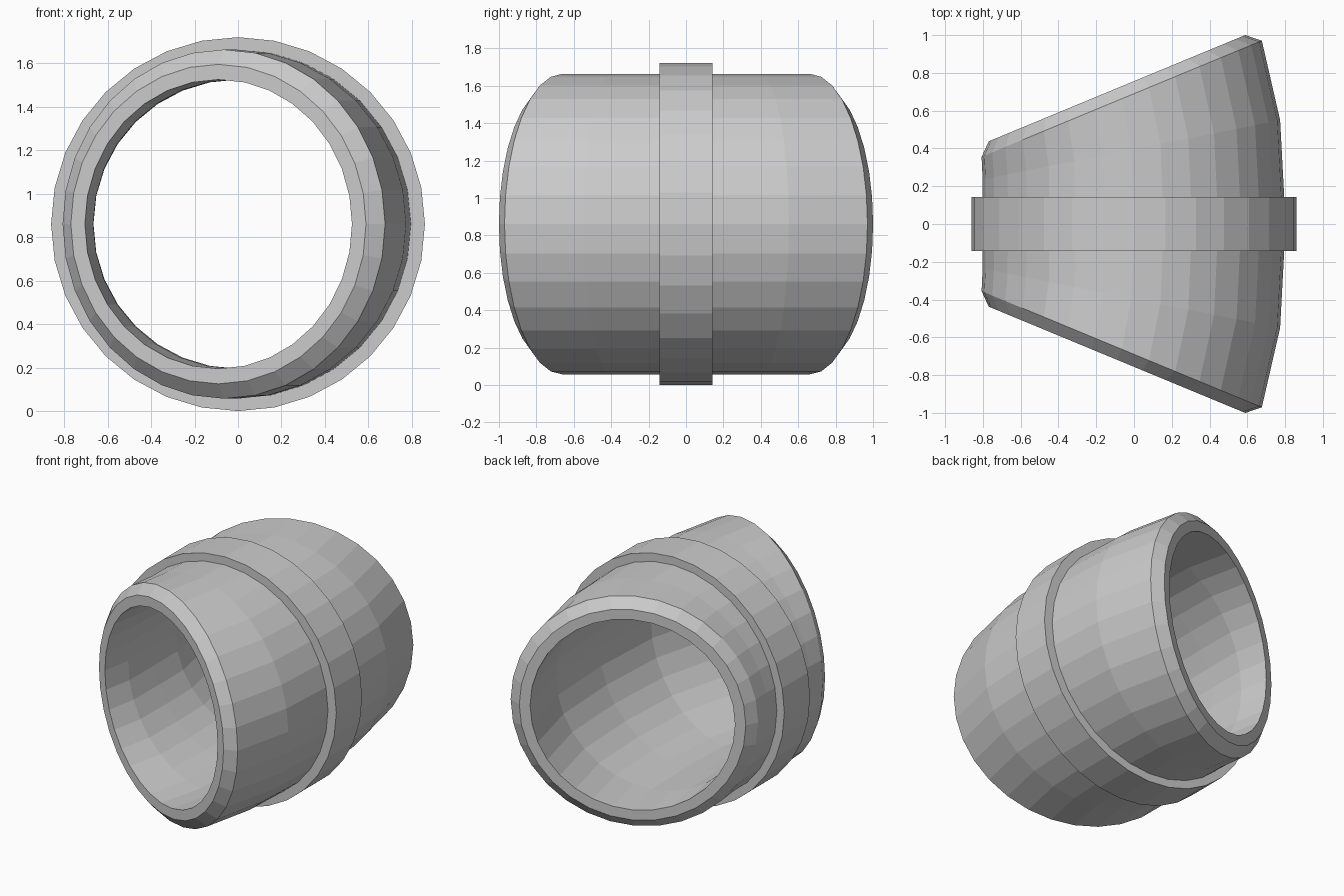
import bpy, bmesh, math

if "Cube" in bpy.data.objects:
    bpy.data.objects.remove(bpy.data.objects["Cube"])

SIDES = 32
CENTRE_Z = 0.86


def lofted_tube(name, rings):
    """Closed loft through rings given as (centre x, centre y, tilt in degrees, radius)."""
    bm = bmesh.new()
    loops = []
    for cx, cy, tilt, radius in rings:
        t = math.radians(tilt)
        loop = []
        for i in range(SIDES):
            a = 2 * math.pi * i / SIDES
            u = radius * math.cos(a)
            loop.append(bm.verts.new((cx + u * math.cos(t), cy + u * math.sin(t),
                                      CENTRE_Z + radius * math.sin(a))))
        loops.append(loop)
    for k, a in enumerate(loops):
        b = loops[(k + 1) % len(loops)]
        for i in range(SIDES):
            j = (i + 1) % SIDES
            bm.faces.new((a[i], a[j], b[j], b[i]))
    bmesh.ops.recalc_face_normals(bm, faces=bm.faces[:])
    mesh = bpy.data.meshes.new(name)
    bm.to_mesh(mesh)
    bm.free()
    obj = bpy.data.objects.new(name, mesh)
    bpy.context.collection.objects.link(obj)
    return obj


def mirrored(half):
    """Middle ring first; continue to the other end by mirroring in y."""
    return [(x, -y, -t, r) for x, y, t, r in reversed(half[1:])] + half


# Bent pipe: outer wall with chamfered ends, then back through the bore
OUTER, LIP, BORE = 0.803, 0.735, 0.665
outer = [(0, 0, 0, OUTER), (-0.014, 0.393, 11.25, OUTER),
         (-0.065, 0.663, 22.5, OUTER), (-0.09, 0.719, 22.5, LIP)]
inner = [(0, 0, 0, BORE), (-0.014, 0.393, 11.25, BORE), (-0.09, 0.719, 22.5, BORE)]
lofted_tube("bent_pipe", mirrored(outer) + mirrored(inner)[::-1])

# Raised collar around the middle
lofted_tube("collar", [(0, -0.142, 0, 0.86), (0, 0.142, 0, 0.86),
                       (0, 0.142, 0, 0.76), (0, -0.142, 0, 0.76)])
